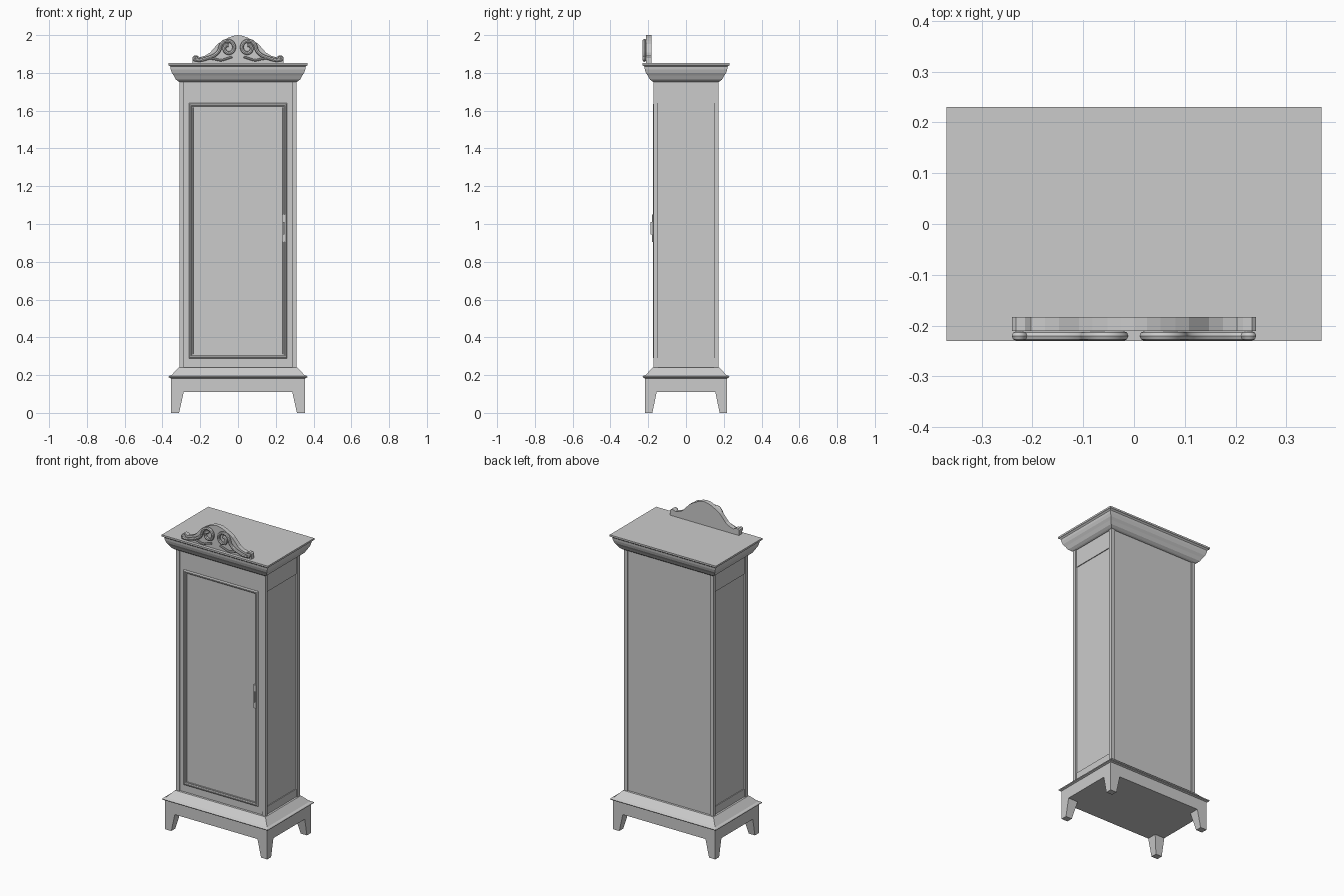
import bpy, bmesh, math

if "Cube" in bpy.data.objects:
    bpy.data.objects.remove(bpy.data.objects["Cube"])

def finish(name, bm):
    bmesh.ops.recalc_face_normals(bm, faces=bm.faces)
    me = bpy.data.meshes.new(name)
    bm.to_mesh(me)
    bm.free()
    ob = bpy.data.objects.new(name, me)
    bpy.context.collection.objects.link(ob)
    return ob

def loft(name, rings, closed=False):
    """Skin a series of equal-length rings; cap the ends or close the loop."""
    bm = bmesh.new()
    vs = [[bm.verts.new(p) for p in r] for r in rings]
    n = len(vs[0])
    pairs = list(zip(vs, vs[1:])) + ([(vs[-1], vs[0])] if closed else [])
    for a, b in pairs:
        for i in range(n):
            j = (i + 1) % n
            bm.faces.new((a[i], a[j], b[j], b[i]))
    if not closed:
        bm.faces.new(vs[0][::-1])
        bm.faces.new(vs[-1])
    return finish(name, bm)

def rect(x0, x1, y0, y1, z):
    return [(x0, y0, z), (x1, y0, z), (x1, y1, z), (x0, y1, z)]

def box(name, x0, x1, y0, y1, z0, z1):
    return loft(name, [rect(x0, x1, y0, y1, z0), rect(x0, x1, y0, y1, z1)])

HX, HY = 0.31, 0.172   # half size of the cabinet body

def moulding(name, profile):
    """Horizontal moulding: (offset from body, z) pairs."""
    return loft(name, [rect(-HX - o, HX + o, -HY - o, HY + o, z) for o, z in profile])

# Base: tapered legs, apron, plinth moulding
for sx, lx in ((-1, "left"), (1, "right")):
    for sy, ly in ((-1, "front"), (1, "back")):
        loft(f"{ly}_{lx}_leg", [
            rect(sx * a, sx * 0.355, sy * b, sy * 0.217, z)
            for a, b, z in ((0.312, 0.178, 0), (0.287, 0.155, 0.112))])
box("apron", -0.355, 0.355, -0.217, 0.217, 0.11, 0.186)
moulding("base_moulding", [(0.046, 0.183), (0.056, 0.187), (0.058, 0.192), (0.054, 0.196),
                           (0.042, 0.2), (0.026, 0.217), (0.004, 0.24), (-0.02, 0.242)])

# Body: core, corner posts, side rails
box("cabinet_body", -0.298, 0.298, -0.164, 0.164, 0.2, 1.79)
for sx, lx in ((-1, "left"), (1, "right")):
    for sy, ly in ((-1, "front"), (1, "back")):
        box(f"{ly}_{lx}_post", sx * 0.287, sx * HX, sy * 0.148, sy * HY, 0.235, 1.76)
    for z0, z1, nm in ((0.235, 0.29, "lower"), (1.64, 1.76, "upper")):
        box(f"{lx}_{nm}_side_rail", sx * 0.29, sx * 0.303, -0.15, 0.15, z0, z1)

# Door slab with raised moulding frame
box("door", -0.284, 0.284, -0.168, -0.15, 0.262, 1.755)
def door_ring(inset, y):
    x, z0, z1 = 0.26 - inset, 0.288 + inset, 1.64 - inset
    return [(-x, y, z0), (x, y, z0), (x, y, z1), (-x, y, z1)]
loft("door_moulding", [door_ring(i, y) for i, y in (
    (0, -0.16), (0, -0.17), (0.006, -0.176), (0.012, -0.176),
    (0.017, -0.172), (0.023, -0.172), (0.025, -0.16))], closed=True)

# Handle plate and pull
box("handle_plate", 0.232, 0.252, -0.179, -0.165, 0.905, 1.05)
box("handle_pull", 0.239, 0.246, -0.188, -0.175, 0.945, 1.01)

# Cornice
moulding("cornice", [(0.0, 1.752), (0.006, 1.755), (0.019, 1.765), (0.03, 1.785), (0.04, 1.8),
                     (0.046, 1.818), (0.048, 1.833), (0.053, 1.838),
                     (0.059, 1.841), (0.059, 1.852)])

# Crest board
half = [(0.24, 1.85), (0.24, 1.884), (0.232, 1.891), (0.215, 1.891), (0.203, 1.883), (0.175, 1.891),
        (0.148, 1.907), (0.128, 1.93), (0.108, 1.953), (0.082, 1.97), (0.052, 1.986),
        (0.026, 1.996)]
outline = half + [(0, 2.0)] + [(-x, z) for x, z in reversed(half)]
loft("crest_board", [[(x, y, z) for x, z in outline] for y in (-0.211, -0.183)])

# Crest scrolls
def tube(name, pts, radius):
    cu = bpy.data.curves.new(name, "CURVE")
    cu.dimensions = "3D"
    cu.bevel_depth, cu.bevel_resolution, cu.use_fill_caps = radius, 2, True
    cu.resolution_u = 3
    sp = cu.splines.new("NURBS")
    sp.points.add(len(pts) - 1)
    for p, (x, z) in zip(sp.points, pts):
        p.co = (x, -0.2205, z, 1)
    sp.use_endpoint_u, sp.order_u = True, 3
    tmp = bpy.data.objects.new(name, cu)
    bpy.context.collection.objects.link(tmp)
    me = bpy.data.meshes.new_from_object(tmp.evaluated_get(bpy.context.evaluated_depsgraph_get()))
    bpy.data.objects.remove(tmp)
    ob = bpy.data.objects.new(name, me)
    bpy.context.collection.objects.link(ob)
    bpy.context.view_layer.objects.active = ob
    ob.select_set(True)
    bpy.ops.object.shade_smooth_by_angle()
    ob.select_set(False)

curl = [(0.226 + 0.007 * math.cos(a), 1.876 + 0.007 * math.sin(a))
        for a in [math.radians(d) for d in (200, 120, 40, -40, -100)]]
sweep = [(0.195, 1.867), (0.165, 1.877), (0.135, 1.887), (0.112, 1.902), (0.098, 1.92)]
spiral = []
for k in range(19):
    a = math.radians(10 + k * 25)
    r = 0.043 - 0.0016 * k
    spiral.append((0.052 + r * math.cos(a), 1.932 + 1.05 * r * math.sin(a)))
for s, side in ((-1, "left"), (1, "right")):
    tube(f"{side}_crest_scroll", [(s * x, z) for x, z in curl + sweep + spiral], 0.0095)
    tube(f"{side}_crest_tendril", [(s * x, z) for x, z in
         ((0.15, 1.878), (0.12, 1.873), (0.09, 1.865), (0.06, 1.875), (0.03, 1.885))], 0.006)
